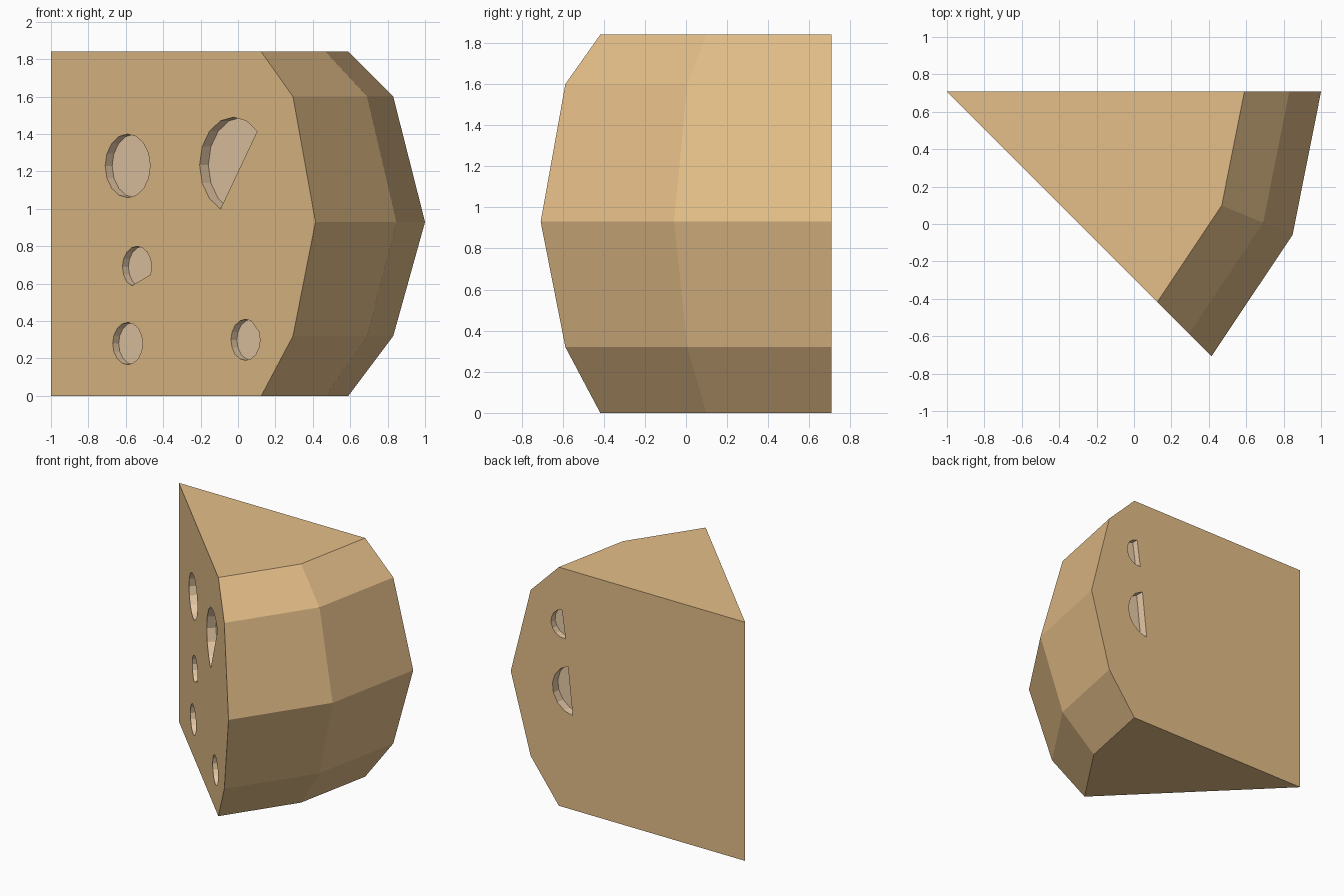
import bpy, bmesh
from math import cos, sin, radians, sqrt
from mathutils import Vector

if "Cube" in bpy.data.objects:
    bpy.data.objects.remove(bpy.data.objects["Cube"])

H = sqrt(0.5)
APEX = Vector((-1, H, 0))
PROFILE = [(1.59, 0), (1.83, 0.32), (2.0, 0.93), (1.83, 1.6), (1.59, 1.84)]  # radius, height


def material(name, color):
    m = bpy.data.materials.new(name)
    m.diffuse_color = color
    m.use_nodes = True
    m.node_tree.nodes["Principled BSDF"].inputs["Base Color"].default_value = m.diffuse_color
    return m


def make_object(name, bm, mat):
    bmesh.ops.recalc_face_normals(bm, faces=bm.faces[:])
    me = bpy.data.meshes.new(name)
    bm.to_mesh(me)
    bm.free()
    me.materials.append(mat)
    ob = bpy.data.objects.new(name, me)
    bpy.context.collection.objects.link(ob)
    return ob


def add_pocket(bm, along, outward, cx, cz, r, start, steps, depth):
    """Prism cutter: an arc of a 16-gon, closed by its chord, sunk into a cut face."""
    count = 16 if steps == 16 else steps + 1
    rings = []
    for offset in (0.06, -depth):
        ring = []
        for i in range(count):
            a = radians(start + 22.5 * i)
            p = APEX + along * (cx + r * cos(a)) + outward * offset
            p.z = cz + r * sin(a)
            ring.append(bm.verts.new(p))
        rings.append(ring)
    outer, inner = rings
    bm.faces.new(outer)
    bm.faces.new(inner)
    for i in range(count):
        j = (i + 1) % count
        bm.faces.new((outer[i], outer[j], inner[j], inner[i]))


rind = material("cheese", (0.78, 0.52, 0.25, 1))
inside = material("pocket", (0.82, 0.60, 0.39, 1))

# Wedge: a 45 degree slice with a bulging, faceted rim
bm = bmesh.new()
cols = []
for a in (0, -22.5, -45):
    d = Vector((cos(radians(a)), sin(radians(a)), 0))
    cols.append([bm.verts.new(APEX + d * r + Vector((0, 0, z))) for r, z in PROFILE])
low = bm.verts.new(APEX)
high = bm.verts.new(APEX + Vector((0, 0, 1.84)))
for c0, c1 in zip(cols, cols[1:]):
    for k in range(len(PROFILE) - 1):
        bm.faces.new((c0[k], c0[k + 1], c1[k + 1], c1[k]))
for c in (cols[0], cols[-1]):
    bm.faces.new([low] + c + [high])
bm.faces.new([low] + [c[0] for c in cols])
bm.faces.new([high] + [c[-1] for c in cols])
wedge = make_object("cheese_wedge", bm, rind)

# Pockets: x, z, radius, start angle, arc steps, depth
front = [(-0.59, 1.23, 0.17, 0, 16, 0.053),
         (-0.025, 1.235, 0.255, 45, 9, 0.066),
         (-0.54, 0.69, 0.11, -22.5, 12, 0.045),
         (-0.59, 0.28, 0.113, 0, 16, 0.045),
         (0.04, 0.30, 0.11, 67.5, 14, 0.045)]
back = [(0.548, 1.41, 0.109, -98, 8, 0.05),
        (0.455, 0.915, 0.19, -85, 7, 0.066)]
bm = bmesh.new()
for x, z, r, a, n, d in front:
    add_pocket(bm, Vector((H, -H, 0)), Vector((-H, -H, 0)), (x + 1) / H, z, r, a, n, d)
for x, z, r, a, n, d in back:
    add_pocket(bm, Vector((1, 0, 0)), Vector((0, 1, 0)), x + 1, z, r, a, n, d)
cutter = make_object("pocket_cutter", bm, inside)
cutter.hide_render = True

# Carve the pockets, then drop the cutter
mod = wedge.modifiers.new("pockets", 'BOOLEAN')
mod.operation = 'DIFFERENCE'
mod.solver = 'EXACT'
mod.material_mode = 'TRANSFER'
mod.object = cutter
bpy.context.view_layer.objects.active = wedge
bpy.ops.object.modifier_apply(modifier=mod.name)
bpy.data.objects.remove(cutter)
